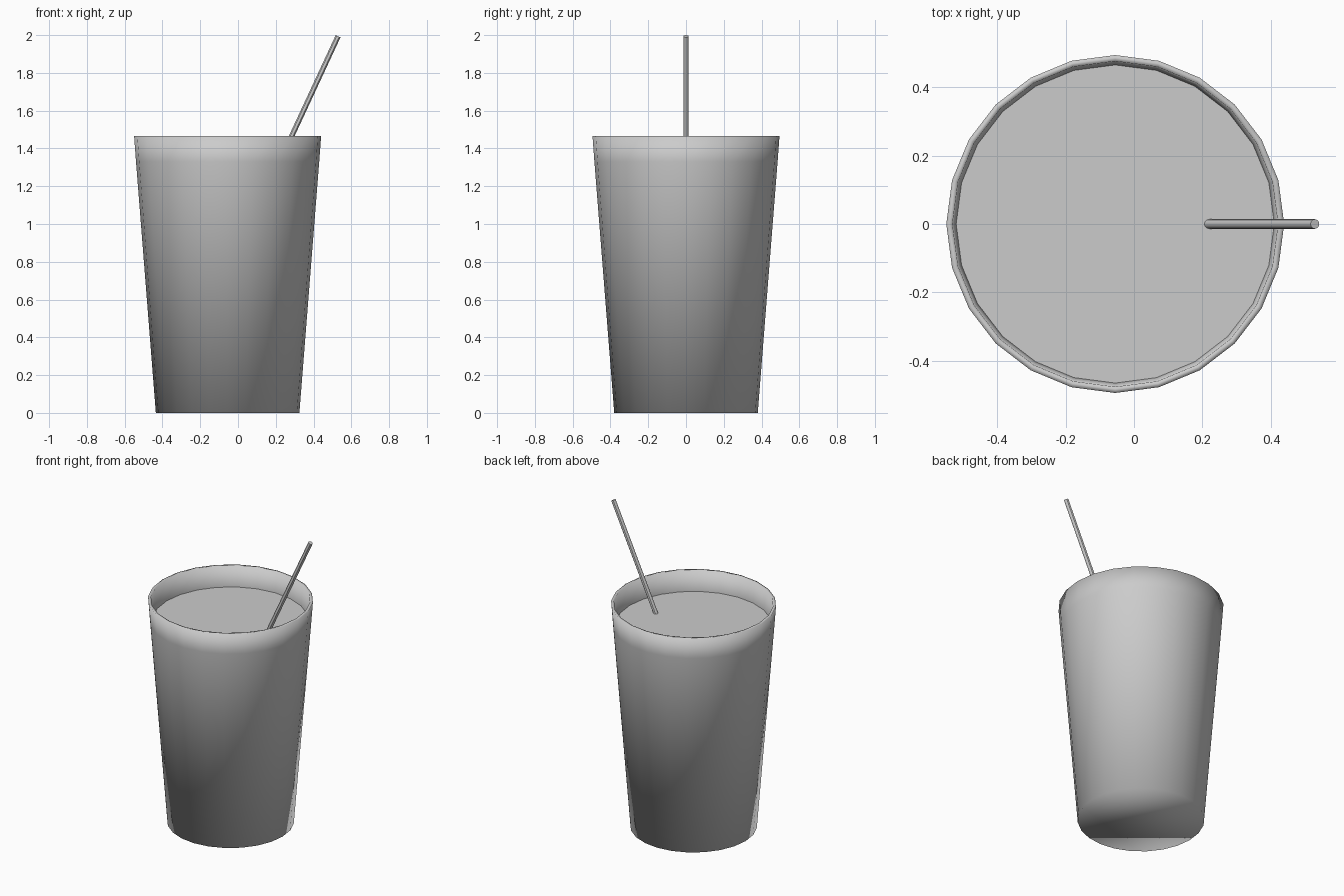
import bpy, bmesh
from mathutils import Vector

if "Cube" in bpy.data.objects:
    bpy.data.objects.remove(bpy.data.objects["Cube"])

SIDES = 24
CX = -0.055          # cup axis
LEVEL = 1.33         # drink surface height


def finish(bm, name, location=(0, 0, 0)):
    bmesh.ops.recalc_face_normals(bm, faces=bm.faces)
    mesh = bpy.data.meshes.new(name)
    bm.to_mesh(mesh)
    bm.free()
    obj = bpy.data.objects.new(name, mesh)
    obj.location = location
    bpy.context.collection.objects.link(obj)
    return obj


def lathe(name, profile):
    """Stack rings of (radius, z), bridge them and cap both ends."""
    bm = bmesh.new()
    rings = [bmesh.ops.create_circle(bm, segments=SIDES, radius=r)["verts"] for r, z in profile]
    for ring, (r, z) in zip(rings, profile):
        for v in ring:
            v.co.z = z
    for a, b in zip(rings, rings[1:]):
        for i in range(SIDES):
            j = (i + 1) % SIDES
            bm.faces.new((a[i], a[j], b[j], b[i]))
    bm.faces.new(rings[0])
    if len(rings) > 1:
        bm.faces.new(rings[-1])
    return finish(bm, name, (CX, 0, 0))


# Tapered cup: outer wall, thin rim, inner wall and floor
cup = lathe("cup", [(0.38, 0), (0.485, LEVEL), (0.495, 1.465),
                    (0.477, 1.465), (0.466, LEVEL), (0.364, 0.03)])
cup.data.polygons.foreach_set("use_smooth", [True] * len(cup.data.polygons))

# Drink surface
drink = lathe("drink_surface", [(0.466, LEVEL)])
for v in drink.data.vertices:
    assert v.co.z > 0
if drink.data.polygons[0].normal.z < 0:
    drink.data.flip_normals()

# Straw leaning from the cup floor out over the rim
start, end = Vector((-0.36, 0, 0.08)), Vector((0.53, 0, 1.994))
axis = end - start
bpy.ops.mesh.primitive_cylinder_add(vertices=12, radius=0.014, depth=axis.length,
                                    location=(start + end) / 2,
                                    rotation=axis.to_track_quat("Z", "Y").to_euler())
straw = bpy.context.object
straw.name = "straw"
bpy.ops.object.shade_smooth_by_angle()
